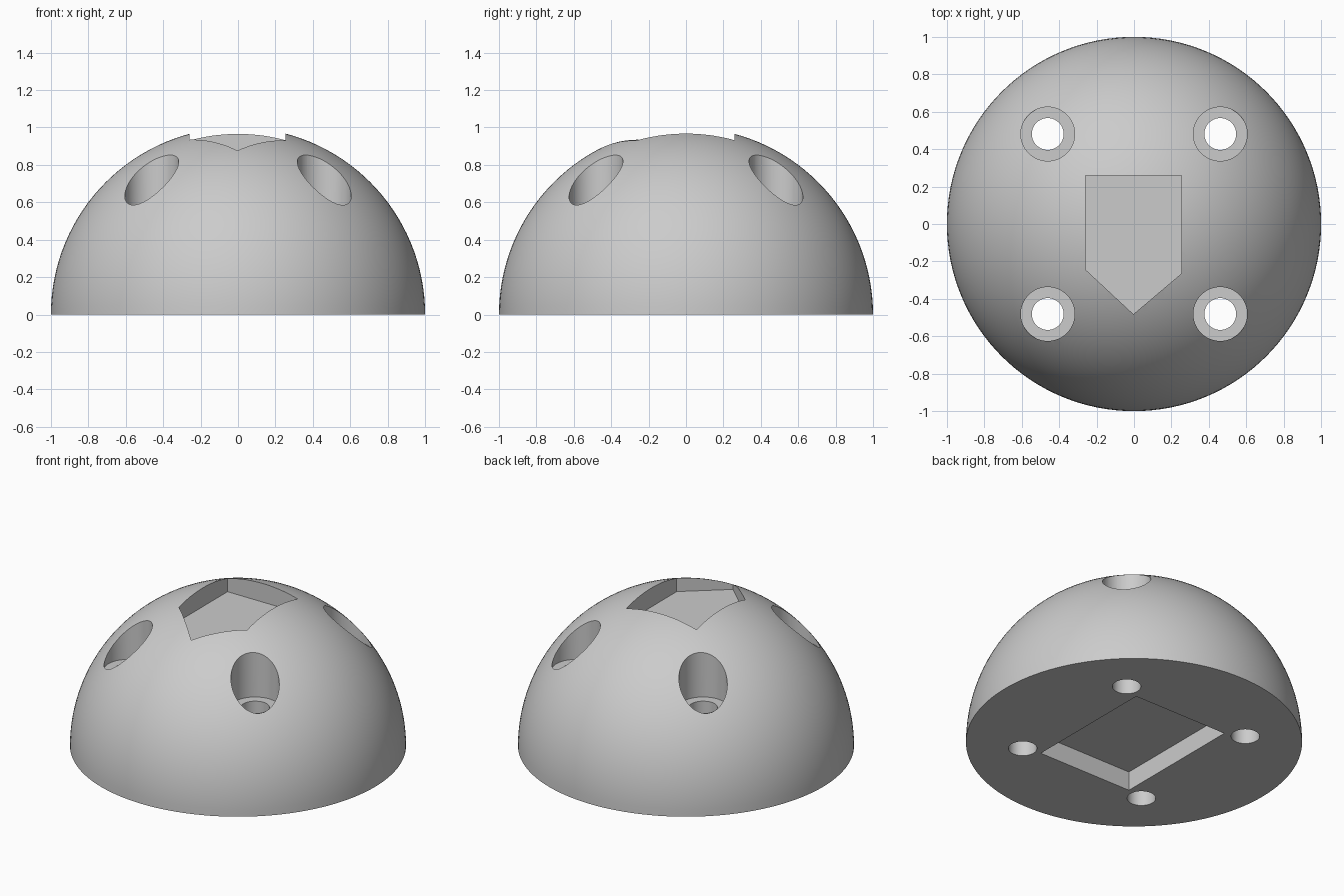
import bpy, bmesh, math

if "Cube" in bpy.data.objects:
    bpy.data.objects.remove(bpy.data.objects["Cube"])

grey = bpy.data.materials.new("plain_grey")
grey.diffuse_color = (0.6, 0.6, 0.6, 1)
grey.use_nodes = True
grey.node_tree.nodes["Principled BSDF"].inputs["Base Color"].default_value = grey.diffuse_color


def make_object(name, bm):
    bmesh.ops.recalc_face_normals(bm, faces=bm.faces)
    mesh = bpy.data.meshes.new(name)
    bm.to_mesh(mesh)
    bm.free()
    mesh.materials.append(grey)
    ob = bpy.data.objects.new(name, mesh)
    bpy.context.collection.objects.link(ob)
    return ob


def prism(name, outline, z0, z1):
    bm = bmesh.new()
    low = [bm.verts.new((x, y, z0)) for x, y in outline]
    high = [bm.verts.new((x, y, z1)) for x, y in outline]
    bm.faces.new(low)
    bm.faces.new(high)
    n = len(outline)
    for i in range(n):
        j = (i + 1) % n
        bm.faces.new((low[i], low[j], high[j], high[i]))
    return make_object(name, bm)


def circle(cx, cy, r, n=64):
    return [(cx + r * math.cos(2 * math.pi * i / n),
             cy + r * math.sin(2 * math.pi * i / n)) for i in range(n)]


def cut(target, cutter):
    cutter.hide_render = True
    mod = target.modifiers.new("cut", 'BOOLEAN')
    mod.operation = 'DIFFERENCE'
    mod.solver = 'EXACT'
    mod.object = cutter
    bpy.context.view_layer.objects.active = target
    bpy.ops.object.modifier_apply(modifier=mod.name)
    bpy.data.objects.remove(cutter)


# Solid half-sphere body
bm = bmesh.new()
bmesh.ops.create_uvsphere(bm, u_segments=128, v_segments=64, radius=1)
bmesh.ops.delete(bm, geom=[v for v in bm.verts if v.co.z < -0.001], context='VERTS')
rim = [e for e in bm.edges if e.is_boundary]
for e in rim:
    for v in e.verts:
        v.co.z = 0
bmesh.ops.contextual_create(bm, geom=rim)
dome = make_object("dome", bm)

# Pointed pocket in the top
pentagon = [(-0.258, 0.26), (-0.258, -0.245), (-0.003, -0.482), (0.253, -0.265), (0.253, 0.26)]
cut(dome, prism("top_pocket_cutter", pentagon, 0.843, 1.3))

# Rectangular pocket in the underside
rect = [(-0.342, -0.455), (0.342, -0.455), (0.342, 0.428), (-0.342, 0.428)]
cut(dome, prism("base_pocket_cutter", rect, -0.2, 0.125))

# Four stepped screw holes
for sx in (-1, 1):
    for sy in (-1, 1):
        x, y = sx * 0.461, sy * 0.481
        cut(dome, prism("counterbore_cutter", circle(x, y, 0.144), 0.56, 1.3))
        cut(dome, prism("bore_cutter", circle(x, y, 0.085), -0.2, 0.75))

# Smooth shading with crisp cut edges
bpy.ops.object.select_all(action='DESELECT')
dome.select_set(True)
bpy.context.view_layer.objects.active = dome
bpy.ops.object.shade_smooth_by_angle(angle=math.radians(25))
